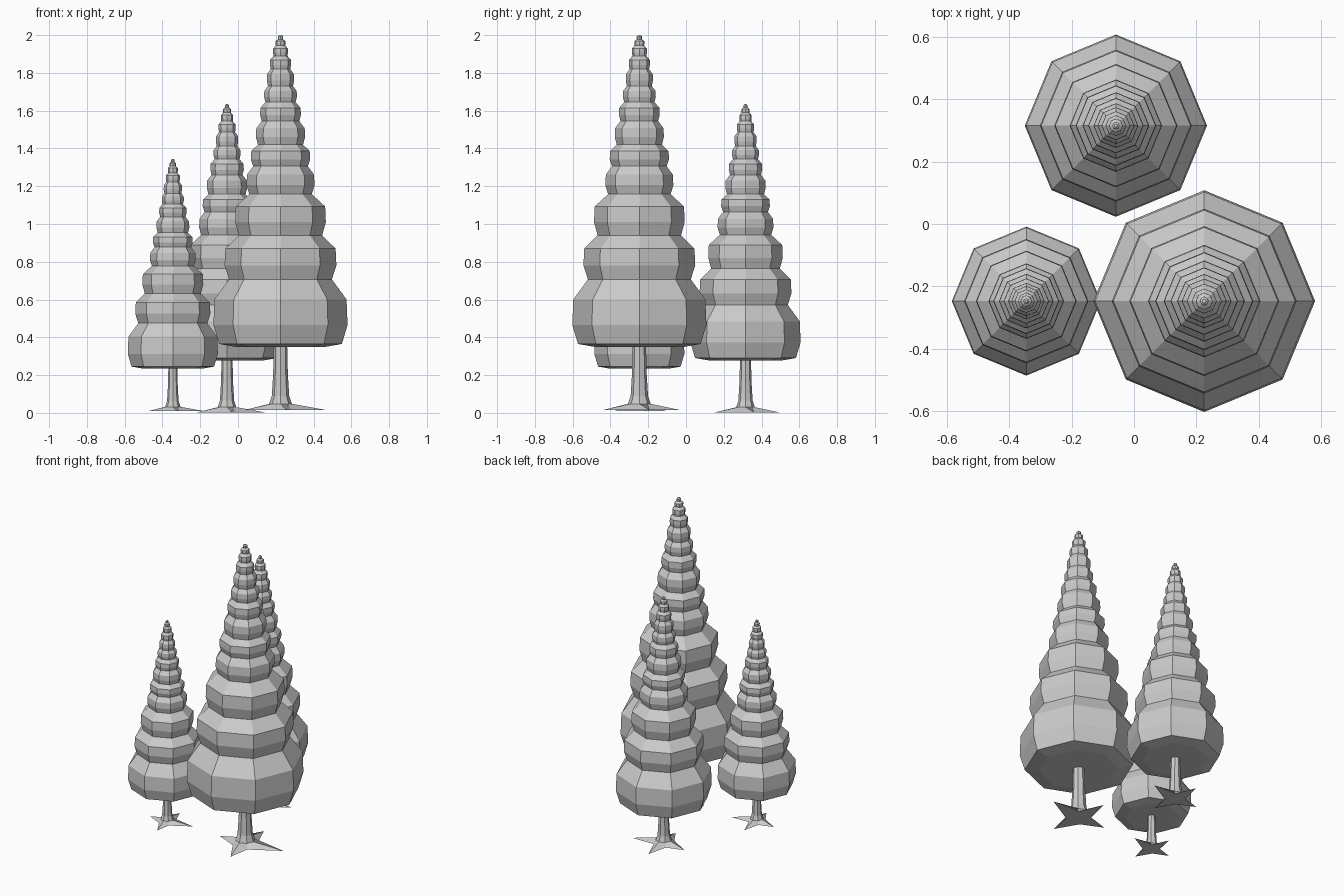
import bpy, bmesh
from math import cos, sin, pi, hypot, atan2

if "Cube" in bpy.data.objects:
    bpy.data.objects.remove(bpy.data.objects["Cube"])

SIDES = 8
# foliage tiers of the full-size tree: (bulge radius, height of the tier top)
TIERS = [(.355, .692), (.296, .925), (.24, 1.143), (.18, 1.291), (.157, 1.405),
         (.13, 1.53), (.108, 1.63), (.087, 1.715), (.072, 1.805), (.056, 1.875),
         (.04, 1.93), (.027, 1.963), (.014, 1.985)]
# root tips of the full-size tree, roughly along +x, +y, -x, -y
ROOTS = [(.243, .055), (-.015, .217), (-.193, .01), (.03, -.195)]


def circle(r, z, n=SIDES):
    return [(r * cos(2 * pi * i / n), r * sin(2 * pi * i / n), z) for i in range(n)]


def loft(name, rings, scale, loc):
    """Skin a stack of equal-sized rings and cap both ends."""
    bm = bmesh.new()
    vs = [[bm.verts.new([c * scale for c in p]) for p in ring] for ring in rings]
    n = len(vs[0])
    for a, b in zip(vs, vs[1:]):
        for i in range(n):
            j = (i + 1) % n
            bm.faces.new((a[i], a[j], b[j], b[i]))
    bm.faces.new(vs[0][::-1])
    bm.faces.new(vs[-1])
    bmesh.ops.recalc_face_normals(bm, faces=bm.faces)
    me = bpy.data.meshes.new(name)
    bm.to_mesh(me)
    bm.free()
    ob = bpy.data.objects.new(name, me)
    ob.location = loc
    bpy.context.collection.objects.link(ob)
    return ob


def foliage_rings():
    rings = [circle(.24, .335), circle(.325, .35)]
    z0 = .337
    for k, (r, z1) in enumerate(TIERS):
        h = z1 - z0
        joint = TIERS[k + 1][0] * .92 if k + 1 < len(TIERS) else .006
        rings += [circle(r, z0 + h * .32), circle(r * .985, z0 + h * .7), circle(joint, z1)]
        z0 = z1
    return rings


def trunk_rings():
    # star-shaped base: root tips alternating with valleys
    star = []
    for i, (x, y) in enumerate(ROOTS):
        a = pi / 4 + i * pi / 2
        star += [(x, y, 0), (.075 * cos(a), .075 * sin(a), 0)]
    return [star, circle(.06, .033), circle(.046, .075), circle(.039, .19), circle(.035, .36)]


# three trees: name, base position, scale
for name, loc, s in [("large", (.225, -.247, .015), 1.0),
                     ("medium", (-.058, .315, .003), .822),
                     ("small", (-.345, -.247, .01), .672)]:
    loft(name + "_tree_foliage", foliage_rings(), s, loc)
    loft(name + "_tree_trunk", trunk_rings(), s, loc)
